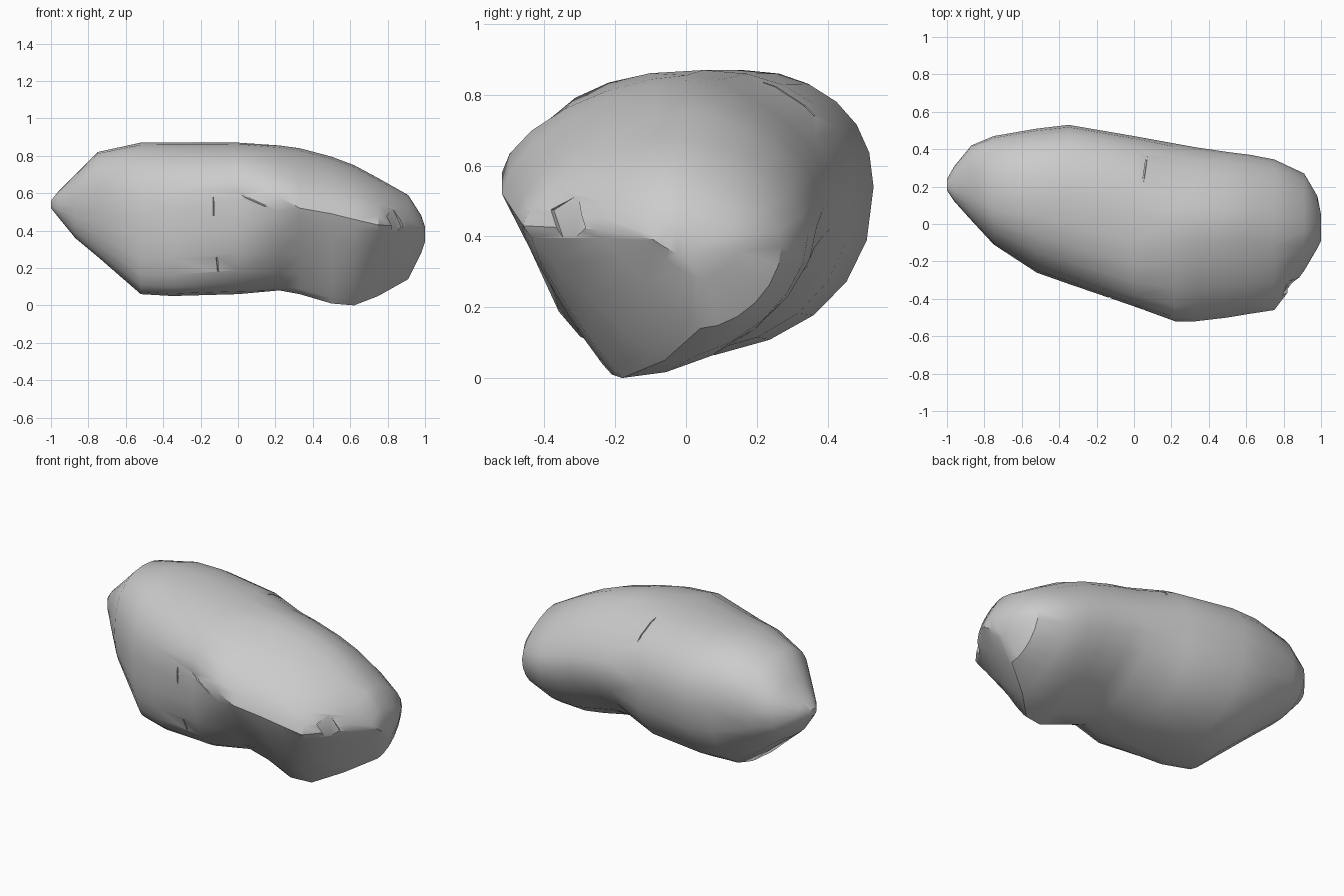
import bpy, bmesh, math
from mathutils import Vector, Matrix

cube = bpy.data.objects.get("Cube")
if cube:
    bpy.data.objects.remove(cube, do_unlink=True)

stone = bpy.data.materials.new("stone grey")
stone.use_nodes = True
grey = (0.6, 0.6, 0.6, 1)
stone.diffuse_color = grey
stone.node_tree.nodes["Principled BSDF"].inputs["Base Color"].default_value = grey

# Each section: x, then front, top, back and bottom extremes as (y, z) pairs
SECTIONS = [
    (-1, (.18, .54), (.21, .56), (.24, .54), (.21, .52)),
    (-.96, (.12, .53), (.2, .61), (.31, .54), (.2, .47)),
    (-.87, (.02, .53), (.2, .7), (.42, .55), (.15, .36)),
    (-.75, (-.11, .53), (.16, .82), (.47, .56), (.05, .26)),
    (-.52, (-.26, .48), (.16, .87), (.51, .55), (-.08, .06)),
    (-.35, (-.32, .5), (.14, .87), (.53, .54), (-.12, .05)),
    (0, (-.44, .57), (.05, .87), (.47, .53), (-.12, .06)),
    (.22, (-.52, .58), (0, .855), (.43, .52), (-.14, .08)),
    (.33, (-.52, .52), (0, .84), (.41, .5), (-.18, .06)),
    (.5, (-.5, .49), (0, .795), (.385, .47), (-.21, .01)),
    (.62, (-.48, .46), (0, .75), (.37, .43), (-.18, 0)),
    (.75, (-.46, .43), (-.02, .68), (.345, .4), (-.06, .05)),
    (.91, (-.25, .42), (-.04, .59), (.27, .37), (.04, .14)),
    (.98, (-.13, .4), (-.03, .48), (.15, .38), (.03, .28)),
    (1, (-.09, .39), (-.03, .42), (.05, .37), (0, .34)),
]
STEPS = 6


def ring(x, front, top, back, bottom):
    """Join four extremes with rounded quarter arcs; the narrow end is flatter."""
    belly = 1.45 if x < .3 else 1.12
    powers = (2.3, 2.2, 2.3, 2.4) if x < .2 else (1.65, 1.75, 1.8, belly)
    extremes = (front, top, back, bottom)
    points = []
    for k, power in enumerate(powers):
        a, b = extremes[k], extremes[(k + 1) % 4]
        centre = (b[0], a[1]) if k % 2 == 0 else (a[0], b[1])
        for i in range(STEPS):
            t = i / STEPS * math.pi / 2
            c, s = math.cos(t) ** (2 / power), math.sin(t) ** (2 / power)
            y, z = (m + c * (p - m) + s * (q - m) for m, p, q in zip(centre, a, b))
            points.append((x, y, z))
    return points


# Boulder body, lofted along its length
bm = bmesh.new()
rings = [[bm.verts.new(p) for p in ring(*section)] for section in SECTIONS]
count = STEPS * 4
for near, far in zip(rings, rings[1:]):
    for i in range(count):
        j = (i + 1) % count
        bm.faces.new((near[i], near[j], far[j], far[i]))
bm.faces.new(rings[0])
bm.faces.new(rings[-1])
bmesh.ops.triangulate(bm, faces=bm.faces[:])
bmesh.ops.recalc_face_normals(bm, faces=bm.faces[:])
mesh = bpy.data.meshes.new("boulder")
bm.to_mesh(mesh)
bm.free()
boulder = bpy.data.objects.new("boulder", mesh)
bpy.context.collection.objects.link(boulder)
mesh.materials.append(stone)
bpy.context.view_layer.update()


def cut(origin, direction, size, turn):
    """Sink a turned box into the surface where a ray meets it."""
    hit, place, normal, _ = boulder.ray_cast(Vector(origin), Vector(direction))
    if not hit:
        return None
    bpy.ops.mesh.primitive_cube_add(size=1)
    box = bpy.context.object
    box.name = "chip_cutter"
    box.hide_render = True
    facing = normal.to_track_quat('Z', 'Y').to_matrix().to_4x4()
    box.matrix_world = (Matrix.Translation(place) @ facing
                        @ Matrix.Rotation(turn, 4, 'Z') @ Matrix.Diagonal((*size, 1)))
    return box


# Hairline cracks and a chipped corner
FRONT, DOWN = (0, 1, 0), (0, 0, -1)
cutters = [
    cut((-.13, -2, .53), FRONT, (.008, .1, .02), 0),
    cut((-.11, -2, .22), FRONT, (.008, .08, .02), 0),
    cut((.06, -2, .57), FRONT, (.008, .2, .02), 1.15),
    cut((.06, .3, 2), DOWN, (.008, .22, .02), .3),
    cut((.84, -2, .45), FRONT, (.09, .11, .03), .5),
]
for box in filter(None, cutters):
    chip = boulder.modifiers.new("chip", 'BOOLEAN')
    chip.operation = 'DIFFERENCE'
    chip.solver = 'EXACT'
    chip.object = box
bpy.ops.object.select_all(action='DESELECT')
boulder.select_set(True)
bpy.context.view_layer.objects.active = boulder
for name in [m.name for m in boulder.modifiers]:
    bpy.ops.object.modifier_apply(modifier=name)
for box in filter(None, cutters):
    bpy.data.objects.remove(box, do_unlink=True)

# Keep one stone colour and crisp breaks
boulder.data.materials.clear()
boulder.data.materials.append(stone)
for face in boulder.data.polygons:
    face.material_index = 0
bpy.ops.object.shade_smooth_by_angle(angle=math.radians(35))
